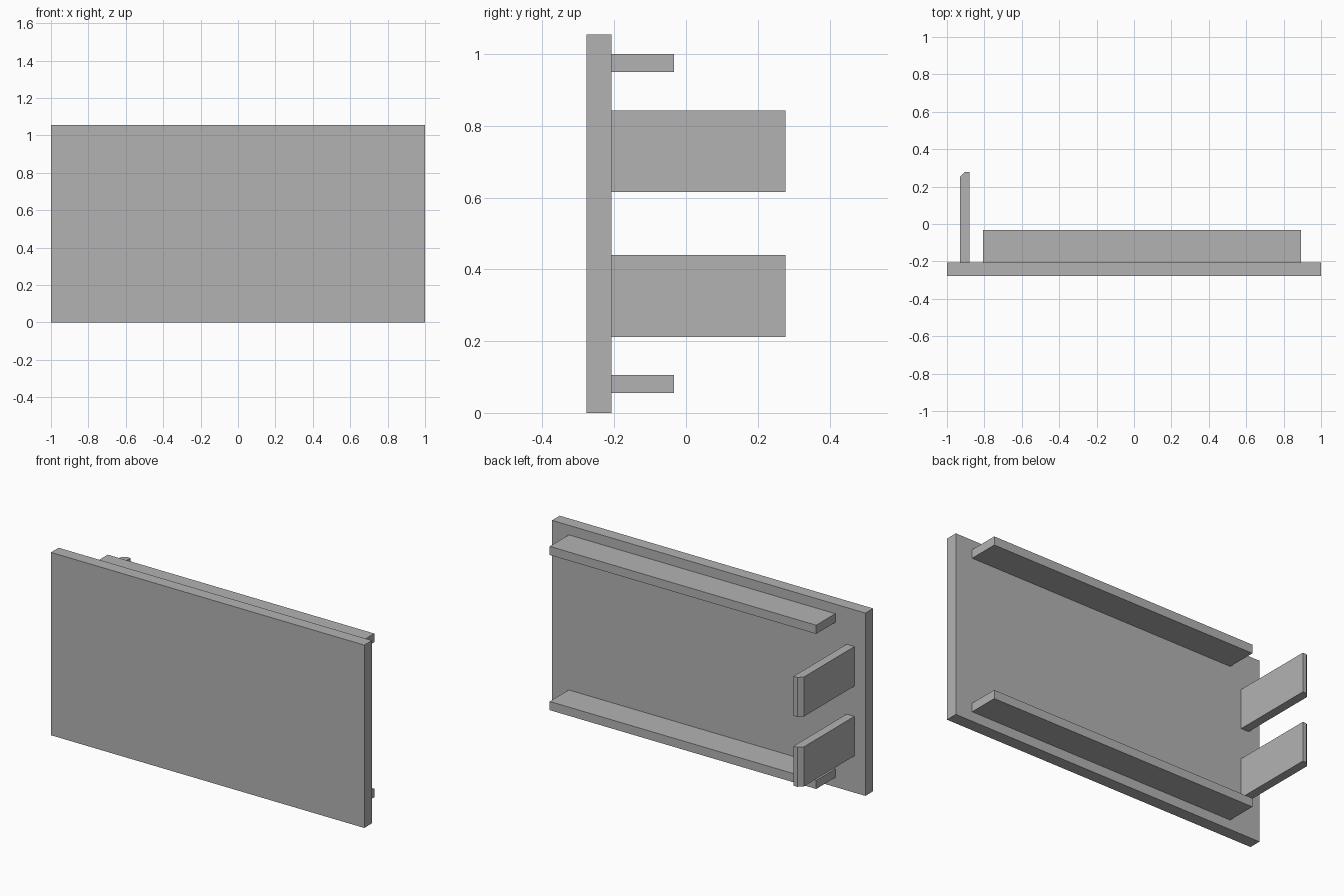
import bpy
import bmesh

if "Cube" in bpy.data.objects:
    bpy.data.objects.remove(bpy.data.objects["Cube"])

grey = bpy.data.materials.new("plain grey")
grey.diffuse_color = (0.45, 0.45, 0.45, 1)
grey.use_nodes = True
grey.node_tree.nodes["Principled BSDF"].inputs["Base Color"].default_value = grey.diffuse_color


def prism(name, outline, z0, z1):
    """Extrude an xy outline from z0 up to z1."""
    bm = bmesh.new()
    base = bm.faces.new([bm.verts.new((x, y, z0)) for x, y in outline])
    top = bmesh.ops.extrude_face_region(bm, geom=[base])["geom"]
    verts = [v for v in top if isinstance(v, bmesh.types.BMVert)]
    bmesh.ops.translate(bm, verts=verts, vec=(0, 0, z1 - z0))
    bmesh.ops.recalc_face_normals(bm, faces=bm.faces)
    mesh = bpy.data.meshes.new(name)
    bm.to_mesh(mesh)
    bm.free()
    mesh.materials.append(grey)
    obj = bpy.data.objects.new(name, mesh)
    bpy.context.collection.objects.link(obj)


def rect(x0, x1, y0, y1):
    return [(x0, y0), (x1, y0), (x1, y1), (x0, y1)]


FRONT, BACK, HEIGHT = -0.277, -0.207, 1.055

# Flat front panel
prism("front_panel", rect(-1, 1, FRONT, BACK), 0, HEIGHT)

# Long rails and chamfered tabs, mirrored about mid height
rail = rect(-0.808, 0.893, BACK, -0.033)
tab = [(-0.93, BACK), (-0.88, BACK), (-0.88, 0.277), (-0.905, 0.277), (-0.93, 0.252)]
for part, outline, z0, z1 in (("rail", rail, 0.055, 0.105),
                              ("tab", tab, 0.212, 0.44)):
    prism("lower_" + part, outline, z0, z1)
    prism("upper_" + part, outline, HEIGHT - z1, HEIGHT - z0)
